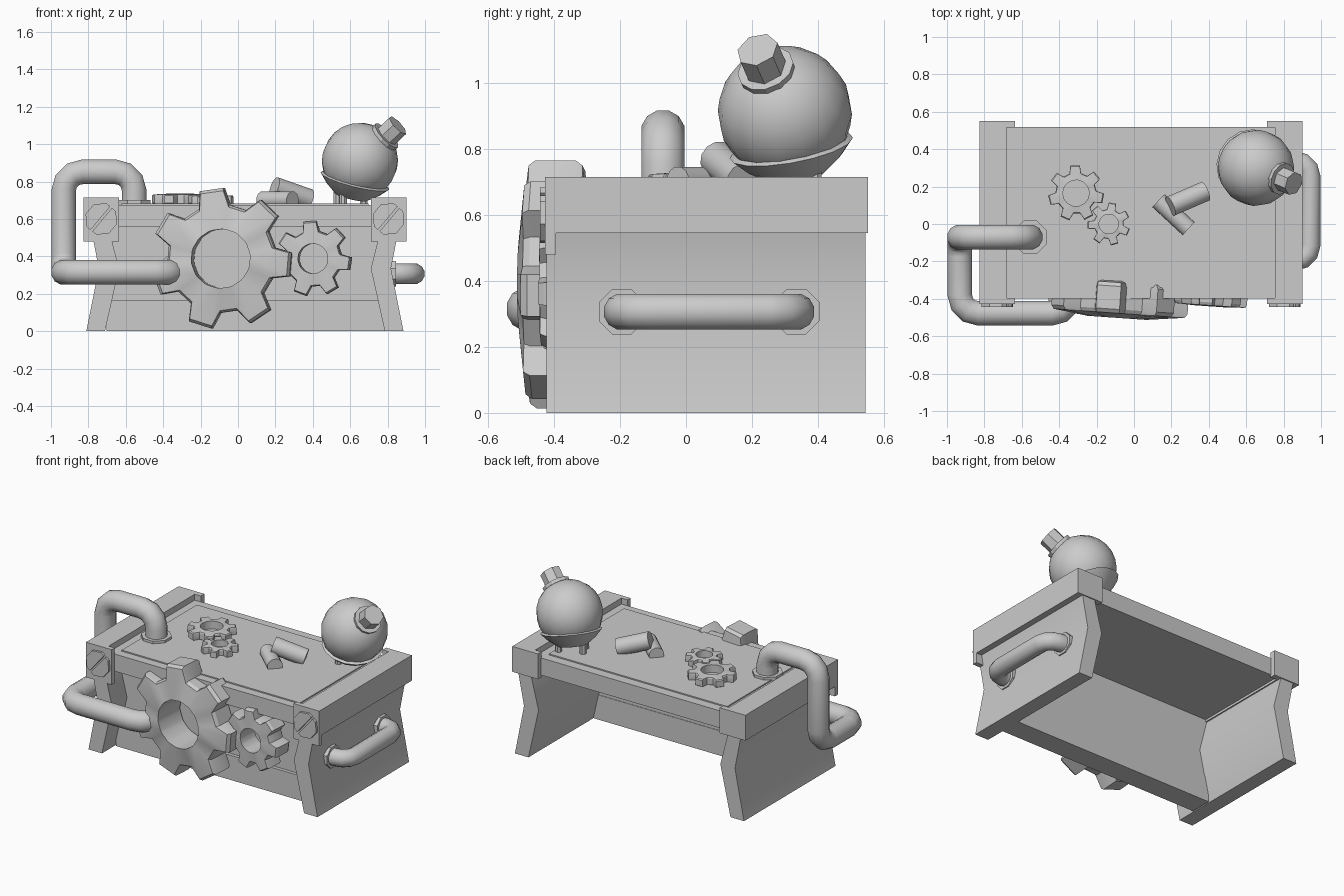
import bpy, bmesh, math
from mathutils import Vector, Matrix

if "Cube" in bpy.data.objects:
    bpy.data.objects.remove(bpy.data.objects["Cube"])

CX = 0.037  # mirror plane of the bench


def finish(name, bm, smooth=None):
    bmesh.ops.recalc_face_normals(bm, faces=bm.faces)
    me = bpy.data.meshes.new(name)
    bm.to_mesh(me)
    bm.free()
    ob = bpy.data.objects.new(name, me)
    bpy.context.collection.objects.link(ob)
    if smooth:
        bpy.ops.object.select_all(action='DESELECT')
        ob.select_set(True)
        bpy.context.view_layer.objects.active = ob
        bpy.ops.object.shade_smooth_by_angle(angle=math.radians(smooth))
    return ob


def loft(name, rings, cap=True, closed=False, smooth=None):
    """Skin a list of equal-length point rings."""
    bm = bmesh.new()
    vs = [[bm.verts.new(p) for p in r] for r in rings]
    n = len(vs[0])
    pairs = list(zip(vs, vs[1:])) + ([(vs[-1], vs[0])] if closed else [])
    for a, b in pairs:
        for i in range(n):
            j = (i + 1) % n
            bm.faces.new((a[i], a[j], b[j], b[i]))
    if cap and not closed:
        bm.faces.new(vs[0])
        bm.faces.new(vs[-1])
    return finish(name, bm, smooth)


def prism(name, pts, y0, y1, smooth=None):
    return loft(name, [[(x, y, z) for x, z in pts] for y in (y0, y1)], smooth=smooth)


def box(name, x0, x1, y0, y1, z0, z1):
    return prism(name, [(x0, z0), (x1, z0), (x1, z1), (x0, z1)], y0, y1)


def lathe(name, origin, axis, profile, n=12, smooth=None):
    """Revolve (radius, distance) pairs around an axis."""
    o, q = Vector(origin), Vector(axis).to_track_quat('Z', 'Y')
    step = 2 * math.pi / n
    return loft(name, [[o + q @ Vector((r * math.cos((i + .5) * step),
                                        r * math.sin((i + .5) * step), d))
                        for i in range(n)] for r, d in profile], smooth=smooth)


def rod(name, a, b, r, n=12):
    d = Vector(b) - Vector(a)
    return lathe(name, a, d, [(r, 0), (r, d.length)], n, 40)


def gear(name, c, front, r_tip, r_root, r_hole, h, hub, phase, yaw=0, teeth=7):
    """Toothed ring with softened tooth edges; front=True faces -y."""
    outline = []
    for t in range(teeth):
        for off, r in ((-.32, r_root), (-.19, r_tip), (.19, r_tip), (.32, r_root)):
            outline.append((math.radians(phase) + (t + off) * 2 * math.pi / teeth, r))
    layers = [(0, -hub), (.96, -h), (1, -h * .75), (1, h * .75), (.96, h), (0, hub)]
    turn = Matrix.Rotation(math.radians(yaw), 3, 'Z')
    rings = []
    for k, z in layers:
        ring = []
        for a, r in outline:
            r = r * k if k else r_hole
            u, v = r * math.cos(a), r * math.sin(a)
            p = (u, -z, v) if front else (u, v, z)
            ring.append(Vector(c) + turn @ Vector(p))
        rings.append(ring)
    return loft(name, rings, closed=True, smooth=25)


def pipe(name, pts, r, bend=0.1, n=12):
    """Round pipe along a path with filleted corners."""
    pts = [Vector(p) for p in pts]
    path = [pts[0]]
    for a, p, b in zip(pts, pts[1:], pts[2:]):
        u, v = (a - p).normalized() * bend, (b - p).normalized() * bend
        for i in range(4):
            t = math.radians(30 * i)
            path.append(p + u * (1 - math.sin(t)) + v * (1 - math.cos(t)))
    path.append(pts[-1])
    d0 = (path[1] - path[0]).normalized()
    side = d0.orthogonal().normalized()
    rings = []
    for i, p in enumerate(path):
        d = (path[min(i + 1, len(path) - 1)] - path[max(i - 1, 0)]).normalized()
        side = (d0.rotation_difference(d) @ side).normalized()
        d0 = d
        up = d.cross(side)
        rings.append([p + (side * math.cos(2 * math.pi * k / n)
                           + up * math.sin(2 * math.pi * k / n)) * r for k in range(n)])
    return loft(name, rings, smooth=40)


# Bent side panels, top bars, corner caps and slotted bolts
leg = [(.785, 0), (.885, 0), (.818, .335), (.86, .55), (.765, .55), (.71, .335)]
for label, s in (("right", 1), ("left", -1)):
    def mx(x):
        return x if s == 1 else 2 * CX - x
    prism(label + "_side_panel", [(mx(x), z) for x, z in leg], -.423, .545, 35)
    box(label + "_top_bar", mx(.755), mx(.90), -.40, .52, .545, .715)
    box(label + "_back_cap", mx(.71), mx(.90), .515, .552, .545, .715)
    box(label + "_front_cap", mx(.71), mx(.90), -.427, -.395, .48, .715)
    tilt = math.radians(50)
    for half in (0, math.pi):
        half_disc = [(.082, .006)] + [(.088 * math.cos(math.radians(a)), .088 * math.sin(math.radians(a)))
                                      for a in (22.5, 67.5, 112.5, 157.5)] + [(-.082, .006)]
        c, d = math.cos(tilt + half), math.sin(tilt + half)
        prism(label + "_bolt_half", [(mx(.805) + u * c - v * d, .60 + u * d + v * c)
                                     for u, v in half_disc], -.443, -.42)

# Thick bench top, set-back front panel with lower rail
L, R = 2 * CX - .757, .757
box("bench_top", L, R, -.397, .518, .56, .675)
box("top_inset", L + .06, R - .06, -.34, .455, .67, .683)
box("front_panel", L - .02, R + .02, -.265, -.145, .01, .57)
box("front_lower_rail", L - .02, R + .03, -.288, -.142, 0, .165)

# Gears on the front and lying on top
gear("large_front_gear", (-.085, -.395, .388), True, .378, .29, .158, .082, .107, 98, -4)
gear("small_front_gear", (.405, -.37, .388), True, .203, .15, .08, .065, .07, 95, -4)
gear("large_loose_gear", (-.31, .165, .705), False, .15, .11, .07, .026, .030, 92)
gear("small_loose_gear", (-.135, 0, .70), False, .115, .08, .052, .024, .028, 80)

# Side pipe running from the top around to the front
pipe("side_pipe", [(-.555, -.07, .66), (-.555, -.07, .852), (-.932, -.07, .852),
                   (-.932, -.07, .315), (-.932, -.478, .315), (-.34, -.478, .315),
                   (-.34, -.26, .315)], .068)
lathe("pipe_top_flange", (-.555, -.07, .67), (0, 0, 1), [(.095, 0), (.095, .03)], 8)
lathe("pipe_front_flange", (-.34, -.26, .315), (0, -1, 0), [(.095, 0), (.095, .03)], 8)

# Handle pipe on the right side
pipe("side_handle", [(.80, -.195, .307), (.943, -.195, .307),
                     (.943, .335, .307), (.80, .335, .307)], .056, .08)
for y in (-.195, .335):
    lathe("handle_flange", (.80, y, .307), (1, 0, 0), [(.075, 0), (.075, .045)], 8)

# Round flask with tilted cup, stubby feet and stopper
C = Vector((.652, .30, .911))
AX = (.70, -.29, .66)
ball = [(.204 * math.sin(math.pi * i / 12), -.204 * math.cos(math.pi * i / 12)) for i in range(1, 12)]
lathe("flask_ball", C, AX, [(.004, -.204)] + ball + [(.004, .204)], 16, 40)
lathe("flask_cup", C, (.25, -.18, 1), [(.09, -.20), (.15, -.155), (.19, -.112), (.175, -.105)], 16, 25)
for dx, dy in ((-.12, .03), (.02, .09), (-.09, -.04)):
    rod("flask_foot", (C.x + dx, C.y + dy, .67), (C.x + dx, C.y + dy, .78), .022, 8)
lathe("flask_neck_ring", C, AX, [(.085, .17), (.088, .205)], 12)
lathe("flask_stopper", C, AX, [(.065, .19), (.065, .29)], 7)

# Loose rods on the bench top
rod("upper_loose_rod", (.195, .095, .770), (.38, .175, .705), .056)
rod("lower_loose_rod", (.13, .125, .70), (.292, -.025, .70), .048)
